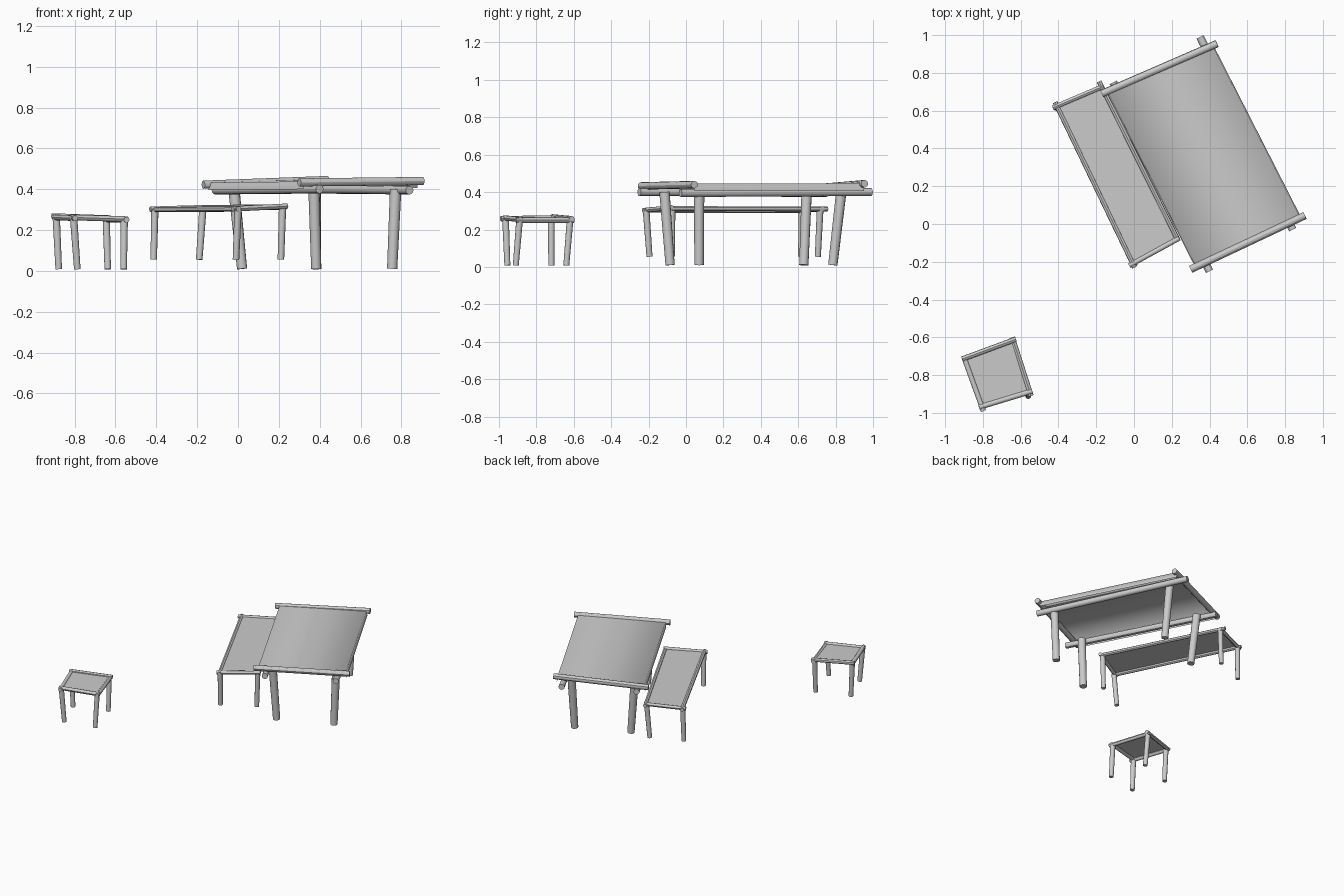
import bpy
from mathutils import Vector


def pole(name, a, b, r, r2=None, sides=12):
    """Round wooden pole from point a to point b."""
    a, b = Vector(a), Vector(b)
    d = b - a
    bpy.ops.mesh.primitive_cone_add(vertices=sides, radius1=r, radius2=r2 or r,
                                    depth=d.length, location=(a + b) / 2)
    ob = bpy.context.object
    ob.name = name
    ob.rotation_euler = d.to_track_quat('Z', 'Y').to_euler()
    bpy.ops.object.shade_smooth_by_angle()
    return ob


def sheet(name, rows, smooth=False):
    """Sheet skinned between successive rows of two points."""
    verts = [p for row in rows for p in row]
    faces = [(2 * i, 2 * i + 1, 2 * i + 3, 2 * i + 2) for i in range(len(rows) - 1)]
    me = bpy.data.meshes.new(name)
    me.from_pydata(verts, [], faces)
    if smooth:
        me.shade_smooth()
    ob = bpy.data.objects.new(name, me)
    bpy.context.collection.objects.link(ob)
    return ob


def poles(prefix, ends, r, r2=None):
    for label, a, b in ends:
        pole(f"{prefix}_{label}", a, b, r, r2)


# Table: long rails, cross bars on top, splayed legs
poles("table_rail", [
    ("left", (-0.11, 0.75, 0.395), (0.40, -0.25, 0.40)),
    ("right", (0.35, 0.99, 0.40), (0.84, -0.03, 0.395))], 0.021)
poles("table_crossbar", [
    ("back", (-0.17, 0.69, 0.422), (0.44, 0.955, 0.445)),
    ("front", (0.30, -0.24, 0.433), (0.905, 0.045, 0.44))], 0.020)
poles("table_leg", [
    ("front_left", (0.383, -0.085, 0.01), (0.372, -0.115, 0.40)),
    ("front_right", (0.755, 0.07, 0.01), (0.772, 0.07, 0.40)),
    ("back_left", (0.02, 0.63, 0.01), (-0.02, 0.645, 0.40)),
    ("back_right", (0.383, 0.785, 0.01), (0.378, 0.83, 0.40))], 0.025, 0.028)

# Table hide: flat top with edges folded down over the rails
sheet("table_top_hide", [
    [(0.32, -0.22, 0.40), (-0.145, 0.695, 0.395)],
    [(0.325, -0.22, 0.438), (-0.14, 0.70, 0.432)],
    [(0.875, 0.04, 0.445), (0.412, 0.95, 0.448)],
    [(0.88, 0.045, 0.405), (0.417, 0.953, 0.405)]], smooth=True)

# Bench frame, legs and seat
poles("bench_rail", [
    ("left", (-0.418, 0.645, 0.300), (0.003, -0.23, 0.303)),
    ("right", (-0.185, 0.755, 0.310), (0.23, -0.08, 0.312)),
    ("back", (-0.43, 0.615, 0.302), (-0.16, 0.73, 0.310)),
    ("front", (-0.025, -0.22, 0.303), (0.24, -0.075, 0.317))], 0.013)
poles("bench_leg", [
    ("back_left", (-0.413, 0.615, 0.055), (-0.407, 0.62, 0.30)),
    ("back_right", (-0.190, 0.705, 0.055), (-0.172, 0.717, 0.305)),
    ("front_left", (-0.010, -0.195, 0.055), (0.0, -0.213, 0.30)),
    ("front_right", (0.21, -0.075, 0.055), (0.218, -0.075, 0.31))], 0.016, 0.018)
sheet("bench_seat", [
    [(-0.002, -0.205, 0.308), (-0.405, 0.625, 0.306)],
    [(0.22, -0.085, 0.315), (-0.18, 0.72, 0.313)]])

# Stool frame, legs and seat
poles("stool_rail", [
    ("left", (-0.90, -0.705, 0.262), (-0.797, -0.99, 0.258)),
    ("right", (-0.645, -0.60, 0.250), (-0.545, -0.91, 0.250)),
    ("back", (-0.91, -0.715, 0.268), (-0.625, -0.61, 0.258)),
    ("front", (-0.82, -0.97, 0.262), (-0.54, -0.885, 0.253))], 0.014)
poles("stool_leg", [
    ("back_left", (-0.878, -0.72, 0.008), (-0.89, -0.72, 0.26)),
    ("back_right", (-0.638, -0.64, 0.008), (-0.645, -0.62, 0.25)),
    ("front_left", (-0.787, -0.955, 0.008), (-0.805, -0.965, 0.26)),
    ("front_right", (-0.56, -0.91, 0.008), (-0.557, -0.89, 0.25))], 0.016, 0.018)
sheet("stool_seat", [
    [(-0.805, -0.965, 0.265), (-0.89, -0.715, 0.268)],
    [(-0.56, -0.89, 0.256), (-0.645, -0.62, 0.26)]])
